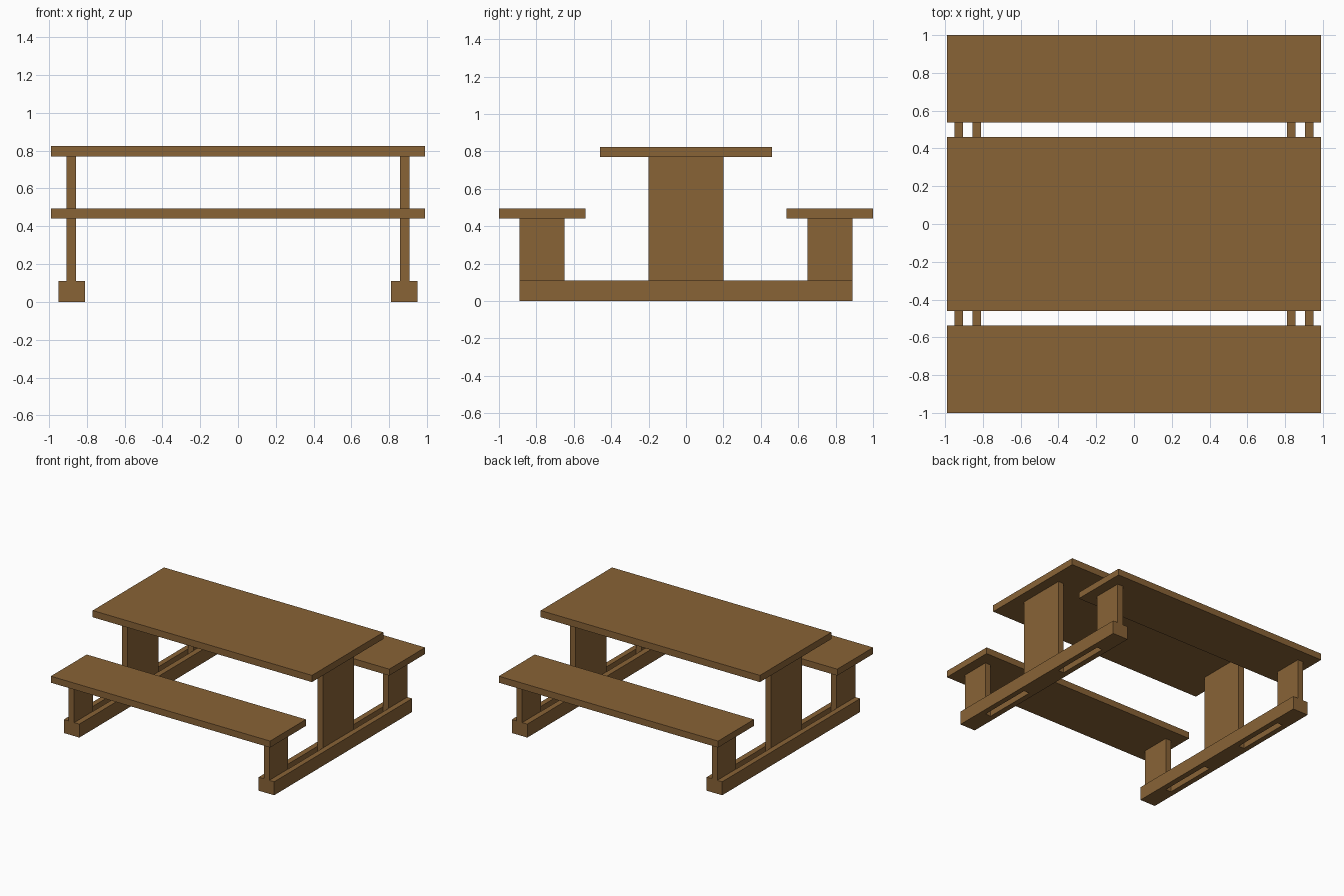
import bpy

if "Cube" in bpy.data.objects:
    bpy.data.objects.remove(bpy.data.objects["Cube"])

wood = bpy.data.materials.new("brown wood")
wood.diffuse_color = (0.25, 0.125, 0.037, 1)
wood.use_nodes = True
wood.node_tree.nodes["Principled BSDF"].inputs["Base Color"].default_value = wood.diffuse_color


def box(name, x, y, z):
    """Axis-aligned box from (min, max) ranges."""
    a, b, c = [((r[0] + r[1]) / 2, r[1] - r[0]) for r in (x, y, z)]
    bpy.ops.mesh.primitive_cube_add(size=1, location=(a[0], b[0], c[0]))
    ob = bpy.context.object
    ob.name = name
    ob.scale = (a[1], b[1], c[1])
    bpy.ops.object.transform_apply(location=False, rotation=False, scale=True)
    ob.data.materials.append(wood)
    return ob


def span(s, lo, hi):
    """Range mirrored to side s (-1 or 1)."""
    return (min(s * lo, s * hi), max(s * lo, s * hi))


# table top
box("table_top", (-0.99, 0.99), (-0.46, 0.46), (0.77, 0.825))

# benches
for sy in (-1, 1):
    box("bench_seat", (-0.99, 0.99), span(sy, 0.537, 1.0), (0.442, 0.495))

for sx in (-1, 1):
    # twin foot rails clamping the posts, leaving open slots between them
    box("foot_rail_outer", span(sx, 0.906, 0.95), (-0.89, 0.89), (0, 0.11))
    box("foot_rail_inner", span(sx, 0.81, 0.856), (-0.89, 0.89), (0, 0.11))
    # wide table post and narrower bench posts run down between the rails
    box("table_post", span(sx, 0.856, 0.906), (-0.2, 0.2), (0, 0.77))
    for sy in (-1, 1):
        box("bench_post", span(sx, 0.856, 0.906), span(sy, 0.65, 0.89), (0, 0.442))
